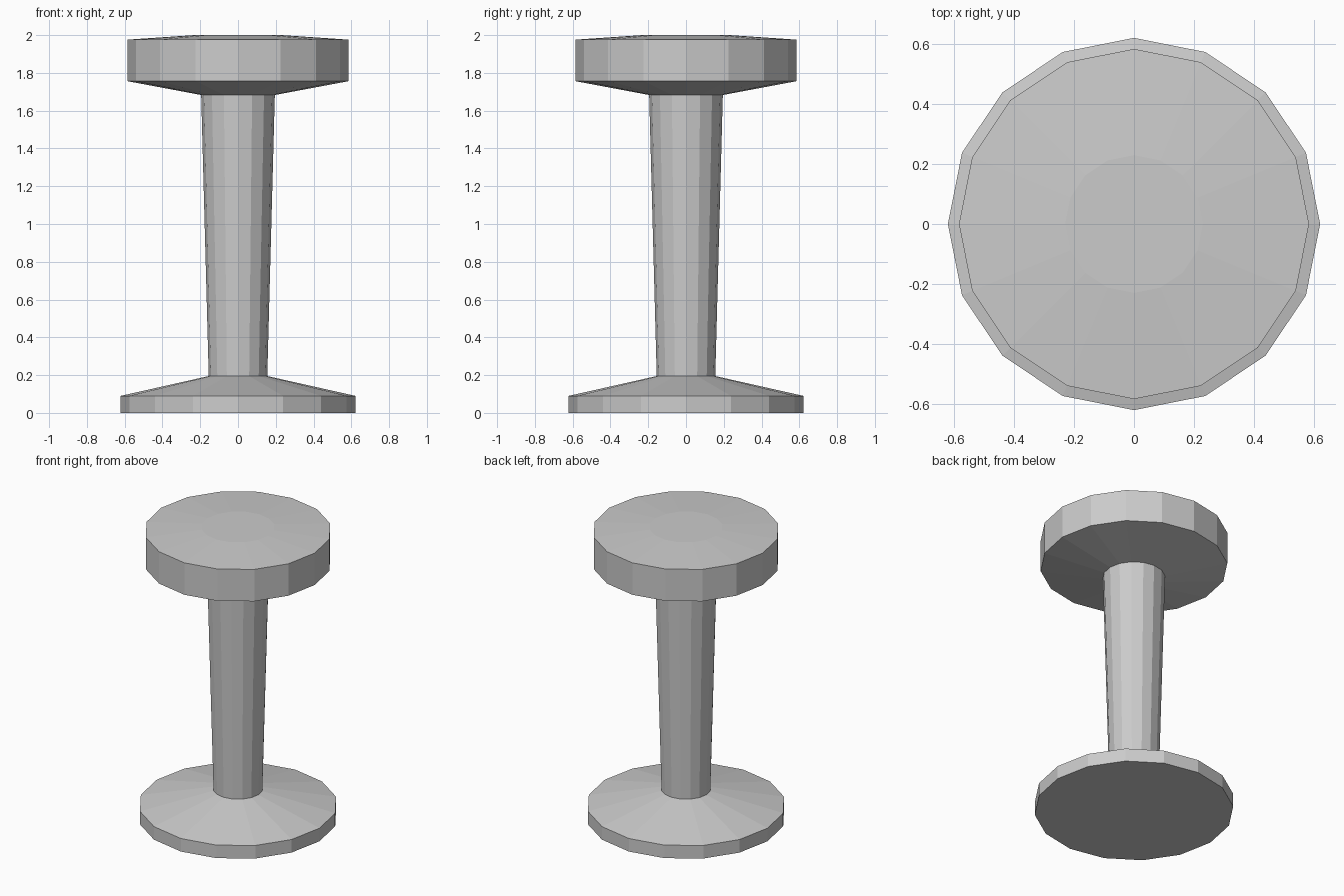
import bpy, bmesh
from math import cos, sin, tau

if "Cube" in bpy.data.objects:
    bpy.data.objects.remove(bpy.data.objects["Cube"])

SIDES = 16


def lathe(name, profile):
    """Flat-shaded solid turned around z from (radius, height) points, bottom to top."""
    bm = bmesh.new()
    rings = [[bm.verts.new((r * cos(tau * i / SIDES), r * sin(tau * i / SIDES), z))
              for i in range(SIDES)] for r, z in profile]
    for low, high in zip(rings, rings[1:]):
        for i in range(SIDES):
            j = (i + 1) % SIDES
            bm.faces.new((low[i], low[j], high[j], high[i]))
    bm.faces.new(rings[0][::-1])
    bm.faces.new(rings[-1])
    mesh = bpy.data.meshes.new(name)
    bm.to_mesh(mesh)
    bm.free()
    obj = bpy.data.objects.new(name, mesh)
    bpy.context.collection.objects.link(obj)
    return obj


# One continuous turned shape: foot, tapered column and seat
lathe("pedestal_stool", [
    (0.622, 0.0), (0.622, 0.09), (0.155, 0.195),      # foot
    (0.195, 1.683),                                   # column
    (0.585, 1.756), (0.585, 1.976), (0.23, 2.0),      # seat
])
